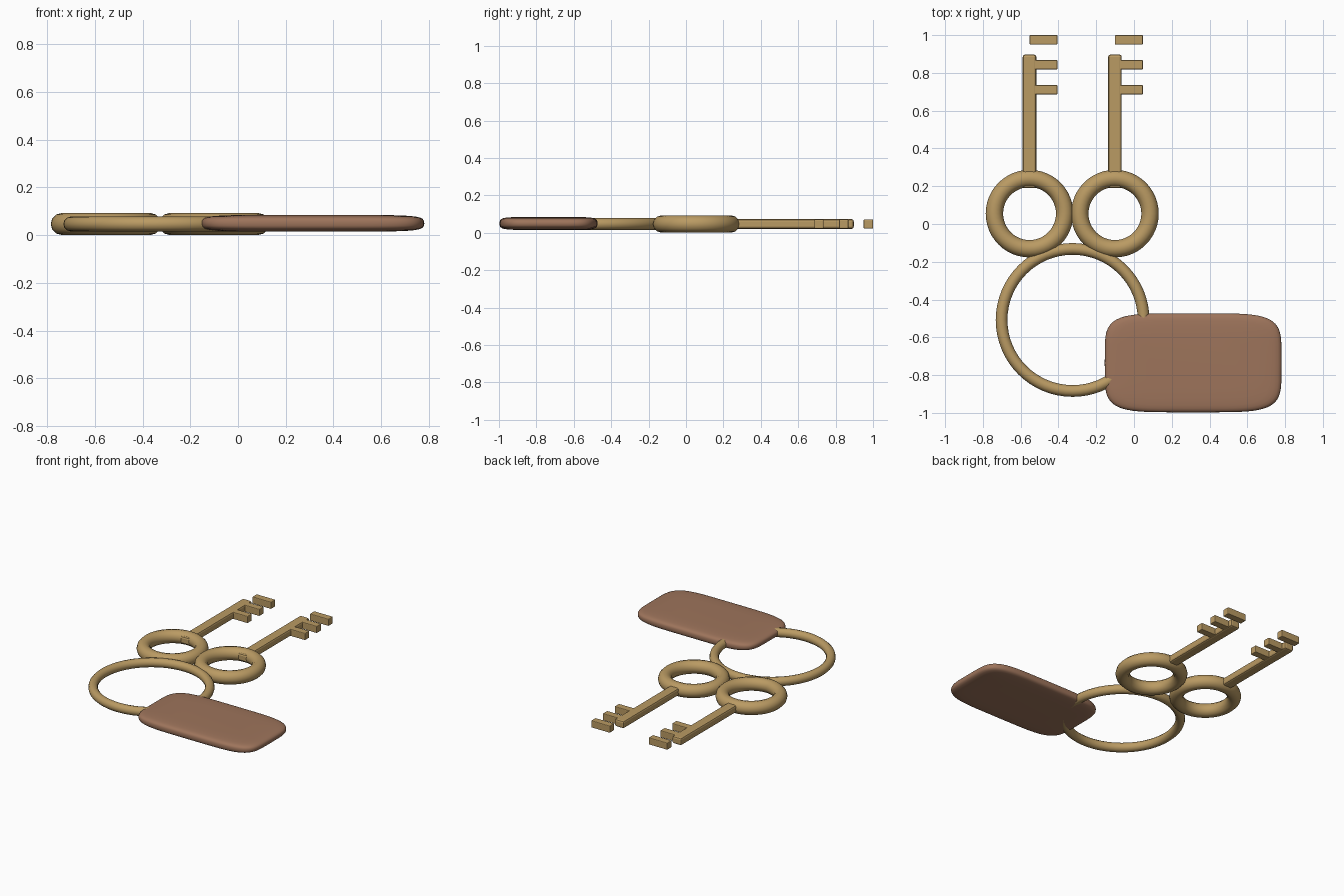
import bpy, bmesh, math

if "Cube" in bpy.data.objects:
    bpy.data.objects.remove(bpy.data.objects["Cube"])

Z = 0.047  # shared mid height


def material(name, rgb):
    m = bpy.data.materials.new(name)
    m.diffuse_color = (*rgb, 1)
    m.use_nodes = True
    m.node_tree.nodes["Principled BSDF"].inputs["Base Color"].default_value = m.diffuse_color
    return m


brass = material("brass", (0.49, 0.325, 0.125))
leather = material("brown leather", (0.34, 0.175, 0.105))


def torus(name, x, y, major, minor, segs):
    bpy.ops.mesh.primitive_torus_add(location=(x, y, Z), major_radius=major,
                                     minor_radius=minor, major_segments=segs,
                                     minor_segments=12)
    ob = bpy.context.object
    ob.name = name
    ob.data.materials.append(brass)
    bpy.ops.object.shade_smooth()


def bar(name, x0, x1, y0, y1, height, bevel):
    bpy.ops.mesh.primitive_cube_add(size=1, location=((x0 + x1) / 2, (y0 + y1) / 2, Z))
    ob = bpy.context.object
    ob.name = name
    ob.scale = (x1 - x0, y1 - y0, height)
    bpy.ops.object.transform_apply(location=False, rotation=False, scale=True)
    mod = ob.modifiers.new("soft edges", 'BEVEL')
    mod.width = bevel
    mod.segments = 2
    ob.data.materials.append(brass)


# Split ring holding everything together
torus("key_ring", -0.325, -0.508, 0.376, 0.031, 64)

# Two identical keys: bow, shaft and three bits
for side, x in (("left", -0.553), ("right", -0.101)):
    torus(side + "_key_bow", x, 0.055, 0.186, 0.046, 48)
    bar(side + "_key_shaft", x - 0.036, x + 0.036, 0.19, 0.897, 0.052, 0.012)
    for i, y in enumerate((0.711, 0.843, 0.975)):
        bar(f"{side}_key_bit_{i + 1}", x, x + 0.148, y - 0.025, y + 0.025, 0.05, 0.005)

# Pillow shaped fob: rounded-rectangle loops stacked through its thickness
half = [(1.0, 0.0), (0.997, 0.3), (0.985, 0.52), (0.96, 0.69),
        (0.92, 0.81), (0.86, 0.89), (0.74, 0.96), (0.55, 1.0)]
profile = [(s, -h) for s, h in reversed(half[1:])] + half
CX, CY, HX, HY, HZ, N, POWER = 0.313, -0.735, 0.468, 0.262, 0.035, 64, 2 / 5


def rounded(v):
    return math.copysign(abs(v) ** POWER, v)


bm = bmesh.new()
loops = []
for s, h in profile:
    loops.append([bm.verts.new((HX * s * rounded(math.cos(math.tau * i / N)),
                                HY * s * rounded(math.sin(math.tau * i / N)),
                                HZ * h)) for i in range(N)])
for a, b in zip(loops, loops[1:]):
    for i in range(N):
        j = (i + 1) % N
        bm.faces.new((a[i], a[j], b[j], b[i]))
bm.faces.new(list(reversed(loops[0])))
bm.faces.new(loops[-1])
for f in bm.faces:
    f.smooth = True
bm.normal_update()
mesh = bpy.data.meshes.new("fob")
bm.to_mesh(mesh)
bm.free()
mesh.materials.append(leather)
fob = bpy.data.objects.new("leather_fob", mesh)
fob.location = (CX, CY, Z + 0.003)
bpy.context.collection.objects.link(fob)
